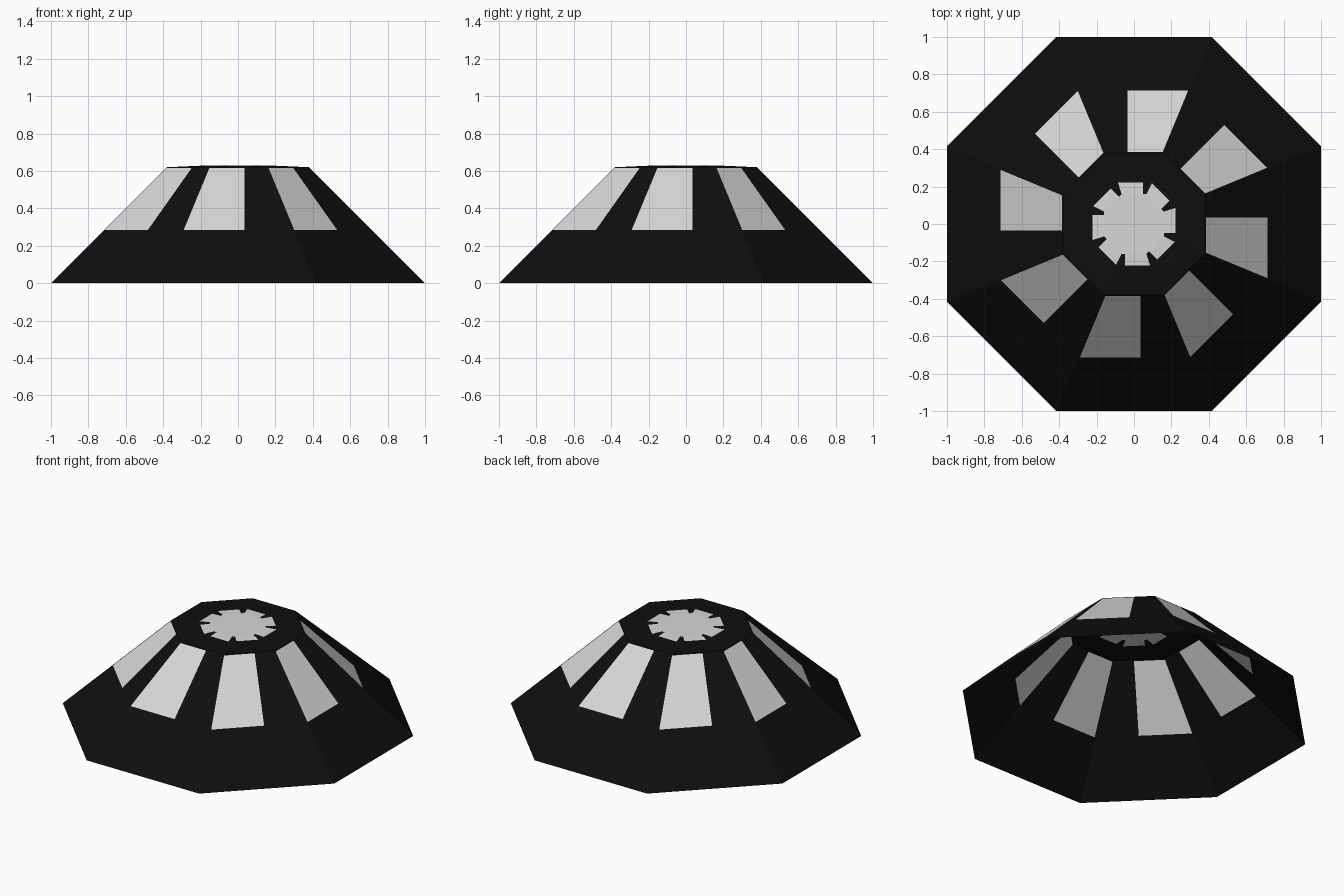
import bpy, bmesh, math

if "Cube" in bpy.data.objects:
    bpy.data.objects.remove(bpy.data.objects["Cube"])

TAN = math.tan(math.pi / 8)
R_TOP, Z_TOP = 0.38, 0.62        # upper rim
R_HUB, Z_HUB = 0.16, 0.63        # slightly raised centre of the cap
WIN_OUT, WIN_IN = 0.715, 0.385   # window extents
WIN_T, GAP = -0.034, 0.006       # window straight side, gap at the corner
PETAL_R, PETAL_T = 0.223, 0.047  # rosette petals


def material(name, rgb):
    m = bpy.data.materials.new(name)
    m.diffuse_color = (*rgb, 1)
    m.use_nodes = True
    m.node_tree.nodes["Principled BSDF"].inputs["Base Color"].default_value = m.diffuse_color
    return m


black = material("matte black", (0.0045, 0.0045, 0.0045))
light = material("pale grey", (0.70, 0.675, 0.69))


def height(r):
    if r >= R_TOP:
        return 1 - r
    if r <= R_HUB:
        return Z_HUB
    return Z_TOP + (Z_HUB - Z_TOP) * (R_TOP - r) / (R_TOP - R_HUB)


def right(r):
    return r * TAN


def left(r):
    return -r * TAN


def build(name, mat, strips):
    """Each strip (r_out, r_in, side_a, side_b) is repeated on all eight sides."""
    bm = bmesh.new()
    for k in range(8):
        a = k * math.pi / 4
        c, s = math.cos(a), math.sin(a)
        for r0, r1, ta, tb in strips:
            quad = [(r0, tb(r0)), (r0, ta(r0)), (r1, ta(r1)), (r1, tb(r1))]
            bm.faces.new([bm.verts.new((r * c + t * s, r * s - t * c, height(r)))
                          for r, t in quad])
    bmesh.ops.remove_doubles(bm, verts=bm.verts, dist=1e-5)
    return finish(name, mat, bm)


def finish(name, mat, bm):
    for f in bm.faces:
        f.normal_update()
        if f.normal.z < 0:
            f.normal_flip()
    me = bpy.data.meshes.new(name)
    bm.to_mesh(me)
    bm.free()
    me.materials.append(mat)
    ob = bpy.data.objects.new(name, me)
    bpy.context.collection.objects.link(ob)
    return ob


def win_left(r):
    return WIN_T


def win_right(r):
    return right(r) - GAP


def petal_side(r):
    return PETAL_T


def petal_left(r):
    return left(r) + GAP * (r - R_HUB) / (PETAL_R - R_HUB)


# sloping open-bottomed shell with window openings
build("shell", black, [
    (1.0, WIN_OUT, left, right),
    (WIN_OUT, WIN_IN, left, win_left),
    (WIN_OUT, WIN_IN, win_right, right),
    (WIN_IN, R_TOP, left, right)])

# pale windows filling the openings
build("windows", light, [(WIN_OUT, WIN_IN, win_left, win_right)])

# dark cap ring and the notches between petals
build("cap", black, [
    (R_TOP, PETAL_R, left, right),
    (PETAL_R, R_HUB, petal_side, right),
    (PETAL_R, R_HUB, left, petal_left)])

# pale rosette: petals and octagonal hub
build("rosette_petals", light, [(PETAL_R, R_HUB, petal_left, petal_side)])
bm = bmesh.new()
rc = R_HUB / math.cos(math.pi / 8)
bm.faces.new([bm.verts.new((rc * math.cos((k + 0.5) * math.pi / 4),
                            rc * math.sin((k + 0.5) * math.pi / 4), Z_HUB))
              for k in range(8)])
finish("rosette_hub", light, bm)
